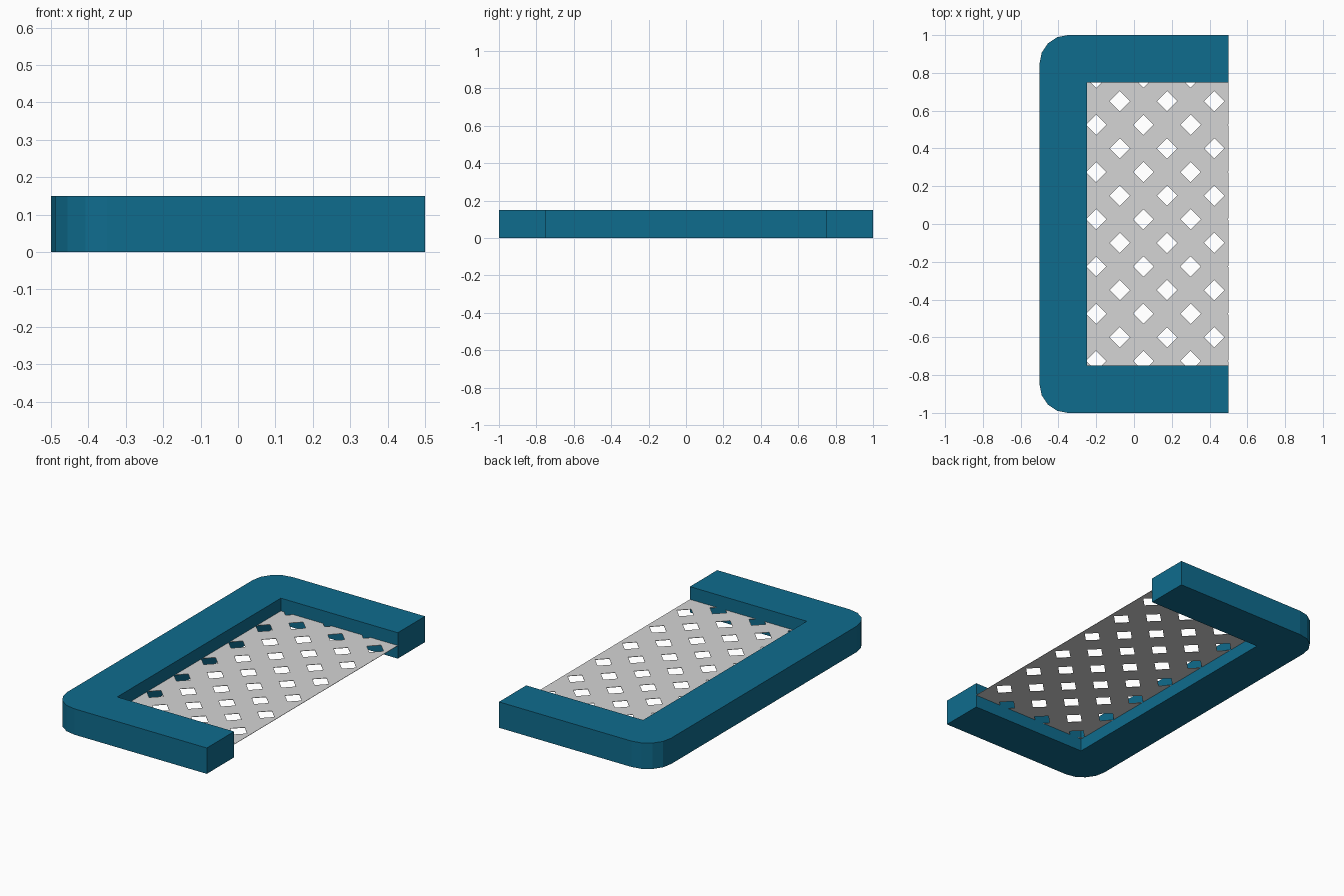
import bpy, bmesh, math

if "Cube" in bpy.data.objects:
    bpy.data.objects.remove(bpy.data.objects["Cube"])


def material(name, rgb):
    m = bpy.data.materials.new(name)
    m.diffuse_color = (*rgb, 1.0)
    m.use_nodes = True
    m.node_tree.nodes["Principled BSDF"].inputs["Base Color"].default_value = m.diffuse_color
    return m


def make_object(name, bm, mat):
    me = bpy.data.meshes.new(name)
    bm.to_mesh(me)
    bm.free()
    me.materials.append(mat)
    ob = bpy.data.objects.new(name, me)
    bpy.context.collection.objects.link(ob)
    return ob


blue = material("teal blue", (0.0048, 0.15, 0.27))
grey = material("light grey", (0.66, 0.66, 0.66))

# U-shaped frame, open on the right, with two rounded outer corners
R = 0.15


def corner(cx, cy, start):
    return [(cx + R * math.cos(math.radians(start + 22.5 * i)),
             cy + R * math.sin(math.radians(start + 22.5 * i))) for i in range(5)]


outline = [(0.5, 0.75), (0.5, 1.0)]
outline += corner(-0.5 + R, 1.0 - R, 90)
outline += corner(-0.5 + R, -1.0 + R, 180)
outline += [(0.5, -1.0), (0.5, -0.75), (-0.25, -0.75), (-0.25, 0.75)]

bm = bmesh.new()
base = bm.faces.new([bm.verts.new((x, y, 0)) for x, y in outline])
ext = bmesh.ops.extrude_face_region(bm, geom=[base], use_keep_orig=True)
bmesh.ops.translate(bm, vec=(0, 0, 0.15),
                    verts=[v for v in ext["geom"] if isinstance(v, bmesh.types.BMVert)])
bmesh.ops.recalc_face_normals(bm, faces=bm.faces)
make_object("frame", bm, blue)

# Diagonal lattice sheet: a 45 degree grid of cells with the hole cells left out
PITCH, HALF, Z = 0.25, 0.054, 0.075
N = 11
steps = [PITCH * i + s * HALF for i in range(-N, N + 1) for s in (-1, 1)]
bm = bmesh.new()
grid = {}
for i, a in enumerate(steps):
    for j, b in enumerate(steps):
        u, v = 0.325 + a, -0.725 + b
        grid[i, j] = bm.verts.new(((u + v) / 2, (u - v) / 2, Z))
for i in range(len(steps) - 1):
    for j in range(len(steps) - 1):
        if i % 2 or j % 2:
            bm.faces.new([grid[i, j], grid[i, j + 1], grid[i + 1, j + 1], grid[i + 1, j]])

# Trim the sheet to the frame opening
for co, no in (((-0.25, 0, 0), (-1, 0, 0)), ((0.5, 0, 0), (1, 0, 0)),
               ((0, -0.75, 0), (0, -1, 0)), ((0, 0.75, 0), (0, 1, 0))):
    bmesh.ops.bisect_plane(bm, geom=bm.verts[:] + bm.edges[:] + bm.faces[:],
                           plane_co=co, plane_no=no, clear_outer=True)
bmesh.ops.delete(bm, geom=[v for v in bm.verts if not v.link_faces], context='VERTS')
for f in bm.faces:
    if f.normal.z < 0:
        f.normal_flip()
mesh_panel = make_object("mesh_panel", bm, grey)
sol = mesh_panel.modifiers.new("thin sheet", 'SOLIDIFY')
sol.thickness = 0.002
sol.offset = 0
